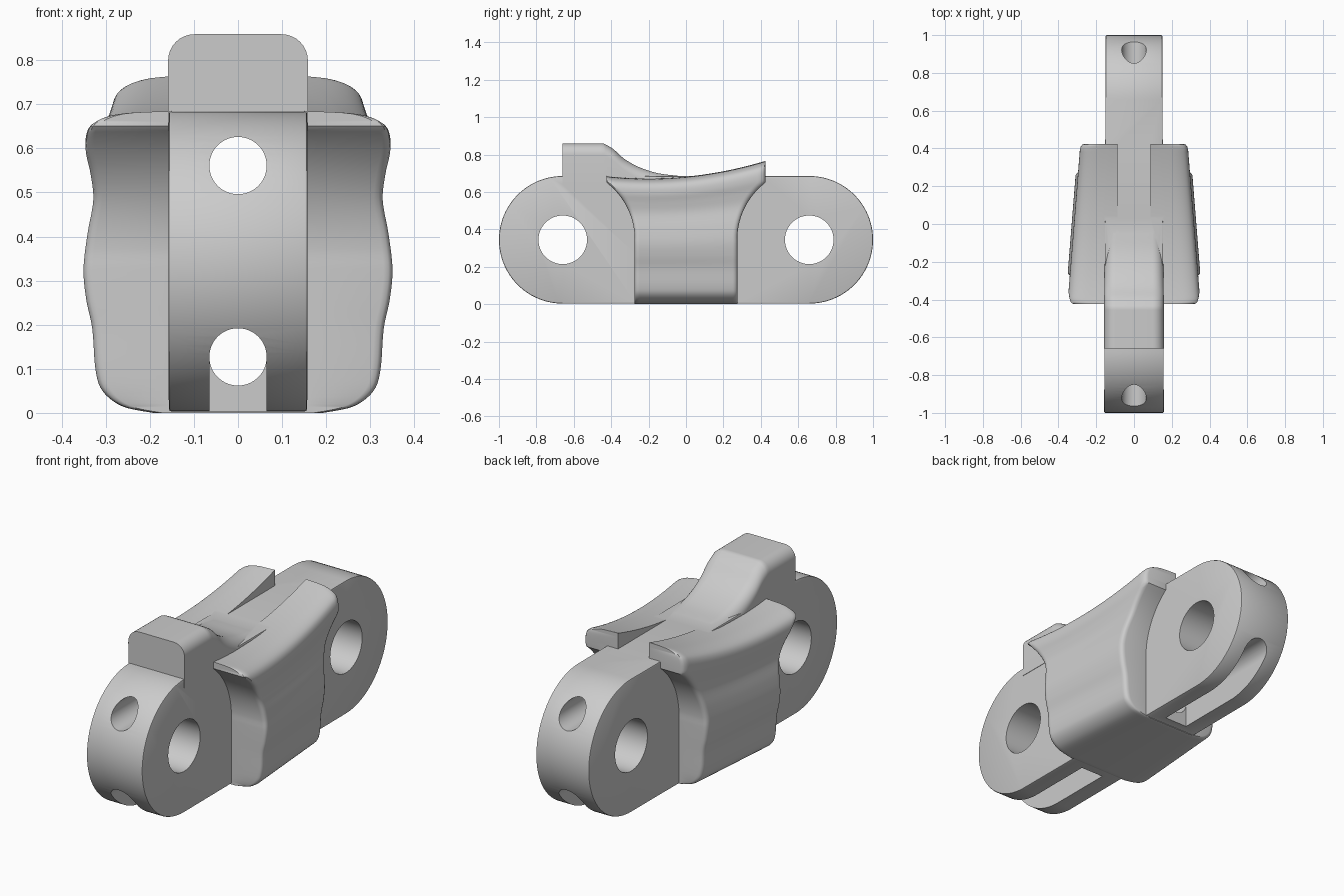
import bpy, bmesh, math
from mathutils import Matrix

if "Cube" in bpy.data.objects:
    bpy.data.objects.remove(bpy.data.objects["Cube"])

grey = bpy.data.materials.new("plain grey")
grey.diffuse_color = (0.6, 0.6, 0.6, 1)
grey.use_nodes = True
grey.node_tree.nodes["Principled BSDF"].inputs["Base Color"].default_value = grey.diffuse_color


def make(name, bm):
    bmesh.ops.recalc_face_normals(bm, faces=bm.faces)
    me = bpy.data.meshes.new(name)
    bm.to_mesh(me)
    bm.free()
    ob = bpy.data.objects.new(name, me)
    me.materials.append(grey)
    bpy.context.collection.objects.link(ob)
    return ob


def apply_mod(ob, mod):
    bpy.context.view_layer.objects.active = ob
    bpy.ops.object.modifier_apply(modifier=mod.name)


def boolean(ob, other, op):
    m = ob.modifiers.new("bool", 'BOOLEAN')
    m.operation, m.solver, m.object = op, 'EXACT', other
    apply_mod(ob, m)
    bpy.data.objects.remove(other)


def cylinder(name, r, depth, loc, axis):
    bm = bmesh.new()
    rot = Matrix.Rotation(math.pi / 2, 4, axis)
    bmesh.ops.create_cone(bm, cap_ends=True, segments=64, radius1=r, radius2=r,
                          depth=depth, matrix=Matrix.Translation(loc) @ rot)
    return make(name, bm)


def box(name, x, y0, y1, z0, z1):
    bm = bmesh.new()
    bmesh.ops.create_cube(bm, size=1)
    for v in bm.verts:
        v.co = (2 * x * v.co.x, y0 + (v.co.y + .5) * (y1 - y0), z0 + (v.co.z + .5) * (z1 - z0))
    return make(name, bm)


def loft(name, rings):
    """Closed rings joined in order, with the two ends capped."""
    bm = bmesh.new()
    rows = [[bm.verts.new(p) for p in ring] for ring in rings]
    n = len(rows[0])
    for a, b in zip(rows, rows[1:]):
        for i in range(n):
            j = (i + 1) % n
            bm.faces.new((a[i], a[j], b[j], b[i]))
    # every ring is left/right symmetric, so cap it with strips across
    for row in (rows[0], rows[-1]):
        for i in range(n // 2 - 1):
            bm.faces.new((row[i], row[i + 1], row[n - 2 - i], row[n - 1 - i]))
    return make(name, bm)


def spline(pts, u):
    """Smooth Catmull-Rom curve through pts, u in 0..1."""
    s = u * (len(pts) - 1)
    i = min(int(s), len(pts) - 2)
    t = s - i
    p = [pts[max(0, min(len(pts) - 1, i + k))] for k in (-1, 0, 1, 2)]
    return [0.5 * (2 * b + (c - a) * t + (2 * a - 5 * b + 4 * c - d) * t * t
                   + (3 * b - a - 3 * c + d) * t ** 3) for a, b, c, d in zip(*p)]


def half_width(y):
    return 0.154 - 0.004 * y


# link bar: long rounded plate, slightly narrower at the back
R, CY, CZ = 0.341, 0.659, 0.344
outline = []
for side in (1, -1):
    for k in range(49):
        a = -math.pi / 2 + math.pi * k / 48
        outline.append((side * (CY + R * math.cos(a)), CZ + side * R * math.sin(a)))
bm = bmesh.new()
sides = [[bm.verts.new((s * half_width(y), y, z)) for y, z in outline] for s in (-1, 1)]
for s in sides:
    bm.faces.new(s)
for i in range(len(outline)):
    j = (i + 1) % len(outline)
    bm.faces.new((sides[0][i], sides[0][j], sides[1][j], sides[1][i]))
link = make("link_body", bm)
m = link.modifiers.new("bevel", 'BEVEL')
m.width, m.segments, m.limit_method, m.angle_limit = 0.006, 2, 'ANGLE', math.radians(50)
apply_mod(link, m)

# guide tooth: rounded block with a concave ramp behind it
ramp = [(-0.44, .859), (-0.39, .83), (-0.33, .777), (-0.25, .732),
        (-0.15, .70), (-0.05, .687), (0.02, .68)]
stations = [(-0.659, .859), (-0.455, .859)] + [spline(ramp, k / 24) for k in range(25)]
rings = []
for y, top in stations:
    w, r = half_width(y) + 0.002, 0.06
    half = [(w, 0.6 if top < .72 else .64)]
    for k in range(9):
        a = math.pi / 2 * k / 8
        half.append((w - r + r * math.cos(a), top - r + r * math.sin(a)))
    half[0] = (w, min(.64, top - r - .01))
    rings.append([(x, y, z) for x, z in half] + [(-x, y, z) for x, z in reversed(half)])
tooth = loft("guide_tooth", rings)

# wide middle block with wavy sides and a top that sweeps up to the back
wave = [(.20, .0), (.27, .015), (.315, .05), (.331, .10), (.338, .19), (.352, .26),
        (.358, .33), (.349, .41), (.334, .49), (.338, .55), (.346, .60), (.341, .64),
        (.318, .665), (.27, .68), (.19, .685)]
profile = [spline(wave, k / 70) for k in range(71)]


def reach(z):
    """Half length along y: straight low down, flared around the end bosses above."""
    if z <= CZ:
        return 0.275
    return min(0.424, CY - math.sqrt(max(0, 0.385 ** 2 - (z - CZ) ** 2)))


ts = [-1, -.99, -.97, -.93] + [k / 10 for k in range(-9, 10)] + [.93, .97, .99, 1]
rings = []
for t in ts:
    e = max(0, (abs(t) - .93) / .07)
    inset = 0.022 * (1 - math.sqrt(1 - e * e))
    half = []
    for w, h in profile:
        z = h
        for _ in range(6):
            y = t * reach(z)
            lift = 0.672 + 0.24 * (y + .2) ** 2 - .685
            z = h + lift * min(1, max(0, (h - .2) / .45))
        half.append((w - 0.08 * (y + .35) - inset, y, z))
    rings.append(half + [(-x, y, z) for x, y, z in reversed(half)])
block = loft("side_block", rings)
boolean(block, box("channel_cutter", 0.088, -0.6, 0.6, 0.675, 1.0), 'DIFFERENCE')

# one solid
boolean(link, block, 'UNION')
boolean(link, tooth, 'UNION')

# cross holes, lengthwise bores and open slots under both ends
for s in (-1, 1):
    boolean(link, cylinder("pin_hole", 0.13, 1, (0, s * CY, CZ), 'Y'), 'DIFFERENCE')
    ends = sorted((s * 0.32, s * 1.2))
    boolean(link, box("slot_cutter", 0.0649, ends[0], ends[1], -0.2, 0.127), 'DIFFERENCE')
for z in (0.561, 0.127):
    boolean(link, cylinder("long_bore", 0.065, 3, (0, 0, z), 'X'), 'DIFFERENCE')

# shading
bpy.ops.object.select_all(action='DESELECT')
link.select_set(True)
bpy.context.view_layer.objects.active = link
bpy.ops.object.shade_smooth_by_angle(angle=math.radians(35))
